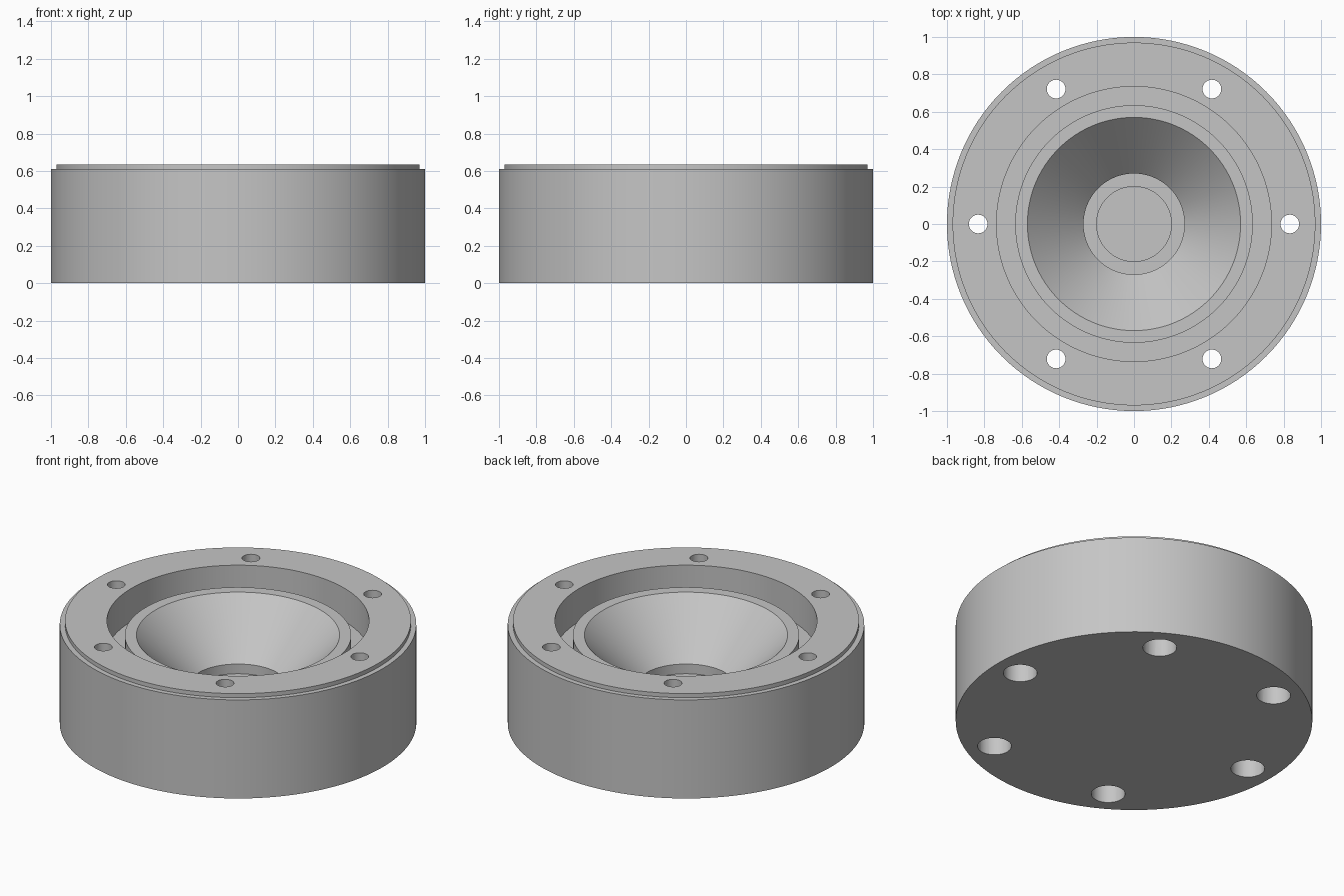
import bpy, bmesh, math
from mathutils import Vector

if "Cube" in bpy.data.objects:
    bpy.data.objects.remove(bpy.data.objects["Cube"], do_unlink=True)

# Single satin grey colour
grey = bpy.data.materials.new("satin grey")
grey.use_nodes = True
colour = (0.56, 0.56, 0.56, 1)
grey.diffuse_color = colour
grey.node_tree.nodes["Principled BSDF"].inputs["Base Color"].default_value = colour


def lathe(name, profile, steps, centre=(0, 0)):
    """Revolve a closed (radius, height) outline about a vertical axis."""
    bm = bmesh.new()
    verts = [bm.verts.new((r, 0, z)) for r, z in profile]
    edges = [bm.edges.new(pair) for pair in zip(verts, verts[1:])]
    bmesh.ops.spin(bm, geom=verts + edges, cent=(0, 0, 0), axis=(0, 0, 1),
                   angle=math.tau, steps=steps, use_merge=True)
    bmesh.ops.remove_doubles(bm, verts=bm.verts, dist=0.0001)
    bmesh.ops.recalc_face_normals(bm, faces=bm.faces)
    bmesh.ops.translate(bm, verts=bm.verts, vec=Vector((*centre, 0)))
    mesh = bpy.data.meshes.new(name)
    bm.to_mesh(mesh)
    bm.free()
    mesh.materials.append(grey)
    obj = bpy.data.objects.new(name, mesh)
    bpy.context.collection.objects.link(obj)
    return obj


# Housing: stepped rim, ring groove, inner lip, conical bowl and centre recess
housing = lathe("flanged_housing", [
    (0, 0), (1, 0), (1, 0.61), (0.97, 0.61), (0.97, 0.635),
    (0.735, 0.635), (0.735, 0.43), (0.635, 0.43), (0.635, 0.545),
    (0.57, 0.545), (0.27, 0.24), (0.27, 0.18), (0.2, 0.18),
    (0.2, 0.1), (0, 0.1)], 128)

# Six bolt holes, counterbored from below
bpy.context.view_layer.objects.active = housing
for i in range(6):
    a = i * math.tau / 6
    cutter = lathe("bolt_hole_cutter", [
        (0, -0.1), (0.095, -0.1), (0.095, 0.3), (0.05, 0.3),
        (0.05, 0.8), (0, 0.8)], 32,
        (0.833 * math.cos(a), 0.833 * math.sin(a)))
    cutter.hide_render = True
    cut = housing.modifiers.new("bolt_hole", "BOOLEAN")
    cut.operation = "DIFFERENCE"
    cut.solver = "EXACT"
    cut.object = cutter
    bpy.ops.object.modifier_apply(modifier=cut.name)
    bpy.data.objects.remove(cutter, do_unlink=True)

# Smooth round walls with crisp edges
bpy.ops.object.select_all(action="DESELECT")
housing.select_set(True)
bpy.ops.object.shade_smooth_by_angle(angle=math.radians(30))
